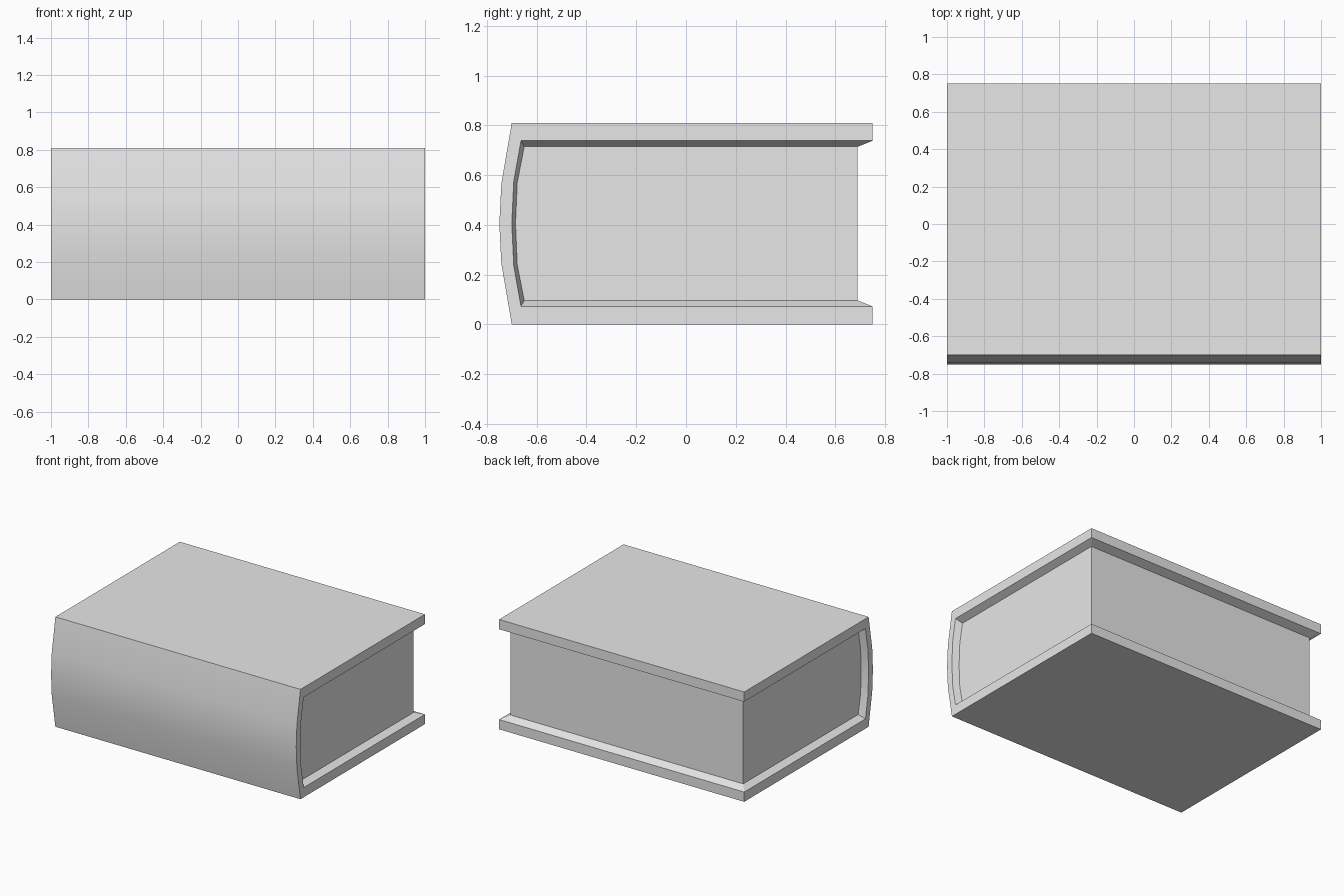
import bpy
import bmesh
import math

cube = bpy.data.objects.get("Cube")
if cube:
    bpy.data.objects.remove(cube)

HEIGHT = 0.81
HALF = 1.0          # half length of the cover
PAGE_HALF = 0.95    # half length of the page block

grey = bpy.data.materials.new("plain_grey")
grey.use_nodes = True
grey.diffuse_color = (0.8, 0.8, 0.8, 1)
grey.node_tree.nodes["Principled BSDF"].inputs["Base Color"].default_value = (0.8, 0.8, 0.8, 1)


def c_path(back, corner, bulge, middle, z_low, z_bulge):
    """C-shaped (y, z) path, mirrored about mid height: back, spine, back."""
    low = [(back, z_low), (corner, z_low), (bulge, z_bulge)]
    high = [(y, HEIGHT - z) for y, z in reversed(low)]
    return low + [(middle, HEIGHT / 2)] + high


def ring(bm, path, x):
    return [bm.verts.new((x, y, z)) for y, z in path]


def strip(bm, a, b):
    for i in range(len(a) - 1):
        bm.faces.new((a[i], a[i + 1], b[i + 1], b[i]))


def finish(bm, name):
    bmesh.ops.recalc_face_normals(bm, faces=bm.faces)
    mesh = bpy.data.meshes.new(name)
    bm.to_mesh(mesh)
    bm.free()
    mesh.materials.append(grey)
    obj = bpy.data.objects.new(name, mesh)
    bpy.context.collection.objects.link(obj)
    bpy.ops.object.select_all(action='DESELECT')
    obj.select_set(True)
    bpy.context.view_layer.objects.active = obj
    bpy.ops.object.shade_smooth_by_angle(angle=math.radians(30))


outer = c_path(0.75, -0.70, -0.742, -0.75, 0.0, 0.245)
inner = c_path(0.75, -0.663, -0.692, -0.70, 0.072, 0.235)
ledge = c_path(0.69, -0.65, -0.678, -0.685, 0.096, 0.24)

# Cover: boards and rounded spine, with a bevelled inner lip down to the pages
bm = bmesh.new()
rings = [ring(bm, path, x) for path, x in (
    (ledge, -PAGE_HALF), (inner, -HALF), (outer, -HALF),
    (outer, HALF), (inner, HALF), (ledge, PAGE_HALF))]
for a, b in zip(rings, rings[1:]):
    strip(bm, a, b)
# Back edges of both boards and the lips along them
for end in (0, -1):
    lip_l, in_l, out_l, out_r, in_r, lip_r = [r[end] for r in rings]
    bm.faces.new((out_l, out_r, in_r, in_l))
    bm.faces.new((in_l, in_r, lip_r, lip_l))
finish(bm, "book_cover")

# Page block: closed prism that fills the cover
bm = bmesh.new()
left, right = ring(bm, ledge, -PAGE_HALF), ring(bm, ledge, PAGE_HALF)
strip(bm, left + left[:1], right + right[:1])
bm.faces.new(left)
bm.faces.new(right)
finish(bm, "page_block")
